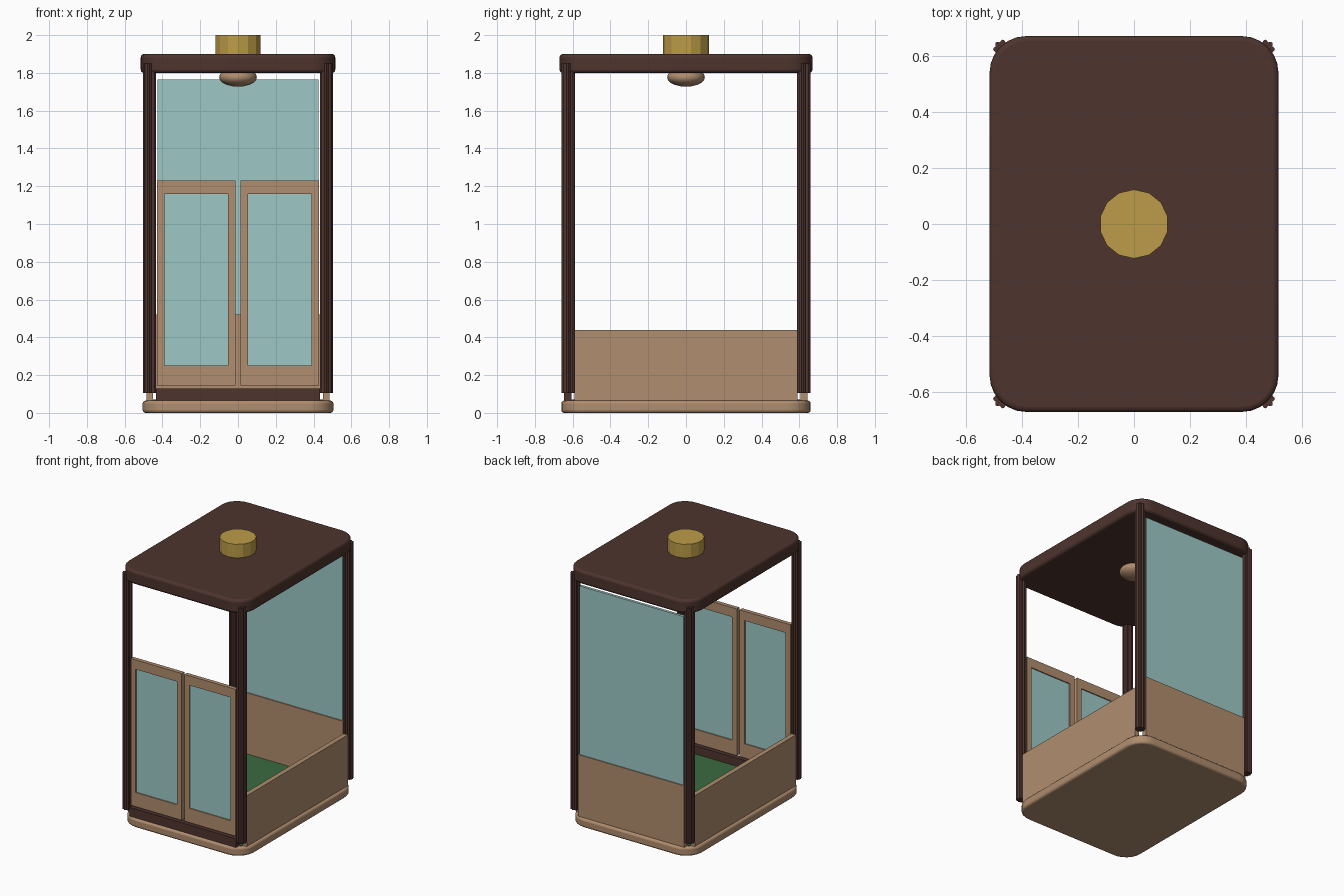
import bpy, bmesh, math
from mathutils import Matrix

cube = bpy.data.objects.get("Cube")
if cube:
    bpy.data.objects.remove(cube, do_unlink=True)


def material(name, rgb):
    linear = [(c / 255 / 12.92) if c < 11 else ((c / 255 + 0.055) / 1.055) ** 2.4 for c in rgb]
    mat = bpy.data.materials.new(name)
    mat.use_nodes = True
    mat.diffuse_color = (*linear, 1)
    mat.node_tree.nodes["Principled BSDF"].inputs["Base Color"].default_value = (*linear, 1)
    return mat


dark_wood = material("dark wood", (78, 52, 46))
light_wood = material("light wood", (176, 141, 110))
glass = material("pale teal glass", (157, 201, 198))
brass = material("brass", (188, 156, 72))
green = material("green floor", (58, 107, 64))


def add_object(name, bm, mat, smooth=False):
    bmesh.ops.recalc_face_normals(bm, faces=bm.faces)
    mesh = bpy.data.meshes.new(name)
    bm.to_mesh(mesh)
    bm.free()
    mesh.materials.append(mat)
    obj = bpy.data.objects.new(name, mesh)
    bpy.context.collection.objects.link(obj)
    if smooth:
        bpy.ops.object.select_all(action="DESELECT")
        obj.select_set(True)
        bpy.context.view_layer.objects.active = obj
        bpy.ops.object.shade_smooth_by_angle(angle=math.radians(35))
    return obj


def add_box(bm, x, y, z):
    """Adds a box given as (min, max) on each axis."""
    size = [b - a for a, b in (x, y, z)]
    mid = [(a + b) / 2 for a, b in (x, y, z)]
    bmesh.ops.create_cube(bm, size=1, matrix=Matrix.Translation(mid) @ Matrix.Diagonal((*size, 1)))


def box(name, x, y, z, mat):
    bm = bmesh.new()
    add_box(bm, x, y, z)
    return add_object(name, bm, mat)


def prism(name, points, z0, z1, mat, smooth=False):
    bm = bmesh.new()
    face = bm.faces.new([bm.verts.new((x, y, z0)) for x, y in points])
    top = bmesh.ops.extrude_face_region(bm, geom=[face])["geom"]
    bmesh.ops.translate(bm, vec=(0, 0, z1 - z0), verts=[v for v in top if isinstance(v, bmesh.types.BMVert)])
    return add_object(name, bm, mat, smooth)


def rounded_slab(name, hx, hy, z0, z1, radius, edge, mat):
    """Rounded rectangle slab with softened rims."""
    points = []
    for i, (sx, sy) in enumerate(((1, 1), (-1, 1), (-1, -1), (1, -1))):
        for k in range(7):
            a = math.pi / 2 * (i + k / 6)
            points.append((sx * (hx - radius) + radius * math.cos(a),
                           sy * (hy - radius) + radius * math.sin(a)))
    obj = prism(name, points, z0, z1, mat, True)
    bevel = obj.modifiers.new("soft rim", "BEVEL")
    bevel.width = edge
    bevel.segments = 3
    bevel.limit_method = "ANGLE"
    bevel.angle_limit = math.radians(40)


# Base, floor and roof
rounded_slab("base", 0.505, 0.66, 0, 0.065, 0.13, 0.015, light_wood)
box("floor", (-0.45, 0.45), (-0.605, 0.605), (0.06, 0.07), green)
rounded_slab("roof", 0.515, 0.67, 1.8, 1.9, 0.13, 0.018, dark_wood)

# Fluted corner posts
for sx, side in ((1, "left"), (-1, "right")):
    for sy, end in ((-1, "front"), (1, "back")):
        profile = []
        for k in range(32):
            a = math.tau * k / 32
            r = 0.031 + 0.004 * math.cos(8 * a)
            profile.append((sx * 0.468 + r * math.cos(a), sy * 0.623 + r * math.sin(a)))
        prism(f"{end}_{side}_post", profile, 0.105, 1.85, dark_wood)

# Low side walls
for s, side in ((1, "left"), (-1, "right")):
    box(f"{side}_wall", sorted((s * 0.45, s * 0.485)), (-0.59, 0.59), (0.065, 0.44), light_wood)

# Back wall and window
box("back_wall", (-0.435, 0.435), (0.607, 0.642), (0.065, 0.52), light_wood)
box("back_window", (-0.425, 0.425), (0.615, 0.635), (0.52, 1.765), glass)

# Front sill and double doors
box("front_sill", (-0.435, 0.435), (-0.645, -0.605), (0.065, 0.13), dark_wood)
for s, side in ((1, "left"), (-1, "right")):
    bm = bmesh.new()
    depth = (-0.64, -0.61)
    for a, b in ((0.012, 0.052), (0.388, 0.428)):
        add_box(bm, sorted((s * a, s * b)), depth, (0.145, 1.23))
    for z in ((0.145, 0.25), (1.16, 1.23)):
        add_box(bm, sorted((s * 0.052, s * 0.388)), depth, z)
    add_object(f"{side}_door_frame", bm, light_wood)
    box(f"{side}_door_glass", sorted((s * 0.052, s * 0.388)), (-0.632, -0.618), (0.25, 1.16), glass)

# Roof cap
bm = bmesh.new()
bmesh.ops.create_cone(bm, cap_ends=True, segments=14, radius1=0.123, radius2=0.123, depth=0.1,
                      matrix=Matrix.Translation((0, 0, 1.95)))
add_object("roof_cap", bm, brass)

# Ceiling lamp
bm = bmesh.new()
bmesh.ops.create_uvsphere(bm, u_segments=16, v_segments=10, radius=0.1,
                          matrix=Matrix.Translation((0, 0, 1.777)) @ Matrix.Diagonal((1, 1, 0.5, 1)))
add_object("ceiling_lamp", bm, light_wood, True)
